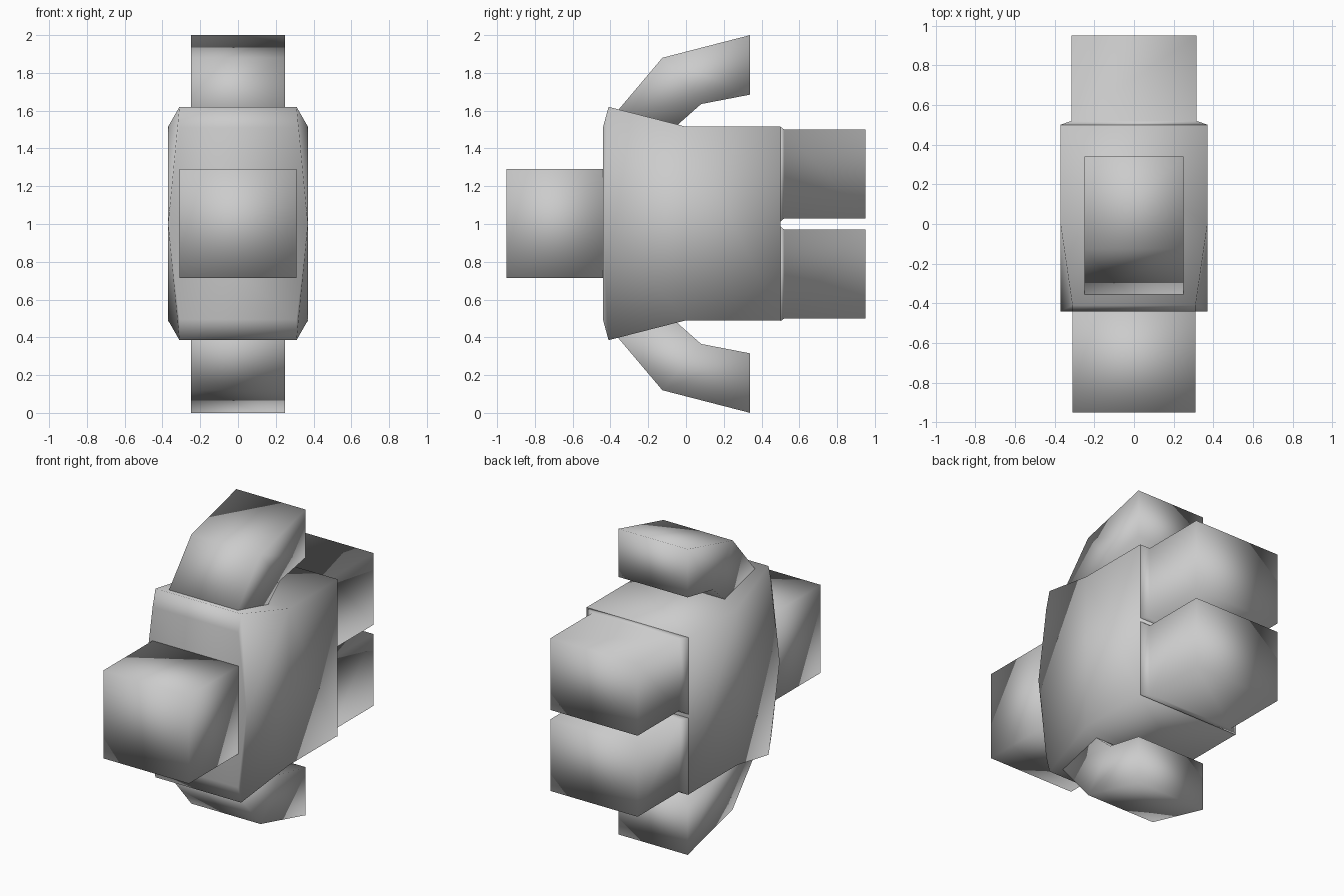
import bpy, bmesh

if "Cube" in bpy.data.objects:
    bpy.data.objects.remove(bpy.data.objects["Cube"])


def make_object(name, verts, faces):
    """Smooth-shaded low-poly part with outward normals."""
    bm = bmesh.new()
    vs = [bm.verts.new(v) for v in verts]
    for f in faces:
        bm.faces.new([vs[i] for i in f])
    bmesh.ops.recalc_face_normals(bm, faces=bm.faces)
    for f in bm.faces:
        f.smooth = True
    me = bpy.data.meshes.new(name)
    bm.to_mesh(me)
    bm.free()
    ob = bpy.data.objects.new(name, me)
    bpy.context.collection.objects.link(ob)
    return ob


def loft(name, rings):
    """Four-sided tube. Each ring: half width, outer (y, z), inner (y, z)."""
    verts, faces = [], []
    for w, (y1, z1), (y2, z2) in rings:
        verts += [(-w, y1, z1), (w, y1, z1), (w, y2, z2), (-w, y2, z2)]
    for r in range(len(rings) - 1):
        a, b = 4 * r, 4 * r + 4
        for i in range(4):
            j = (i + 1) % 4
            faces.append((a + i, a + j, b + j, b + i))
    faces += [(0, 1, 2, 3), tuple(range(len(verts) - 4, len(verts)))]
    return make_object(name, verts, faces)


def flip(rings):
    """Mirror rings about the mid height z = 1."""
    return [(w, (a, 2 - b), (c, 2 - d)) for w, (a, b), (c, d) in rings]


# torso: right half outline, then mirrored to the left
half = [(.31, -.44, 1.51), (.31, -.41, 1.62), (.37, -.44, 1.0),
        (.31, -.41, .385), (.31, -.44, .495),
        (.37, 0, 1.515), (.37, 0, .49), (.37, .5, 1.515), (.37, .5, .49)]
n = len(half)
verts = half + [(-x, y, z) for x, y, z in half]
side = [(0, 1, 2), (2, 3, 4), (1, 5, 2), (2, 5, 6), (2, 6, 3), (5, 7, 8, 6)]
faces = side + [tuple(i + n for i in f) for f in side]
for a, b in ((0, 1), (1, 5), (5, 7), (7, 8), (8, 6), (6, 3), (3, 4), (4, 2), (2, 0)):
    faces.append((a, b, b + n, a + n))
make_object("torso", verts, faces)

# head block
loft("head", [(.31, (-.43, 1.29), (-.43, .715)),
              (.31, (-.95, 1.29), (-.95, .715))])

# legs, flared where they meet the torso
leg = [(.37, (.5, 1.515), (.5, 1.012)),
       (.315, (.52, 1.5), (.52, 1.03)),
       (.315, (.95, 1.5), (.95, 1.03))]
loft("upper_leg", leg)
loft("lower_leg", flip(leg))

# bent arms
arm = [(.25, (-.37, 1.59), (-.05, 1.52)),
       (.25, (-.125, 1.88), (.08, 1.635)),
       (.25, (.34, 2.0), (.34, 1.685))]
loft("upper_arm", arm)
loft("lower_arm", flip(arm))
